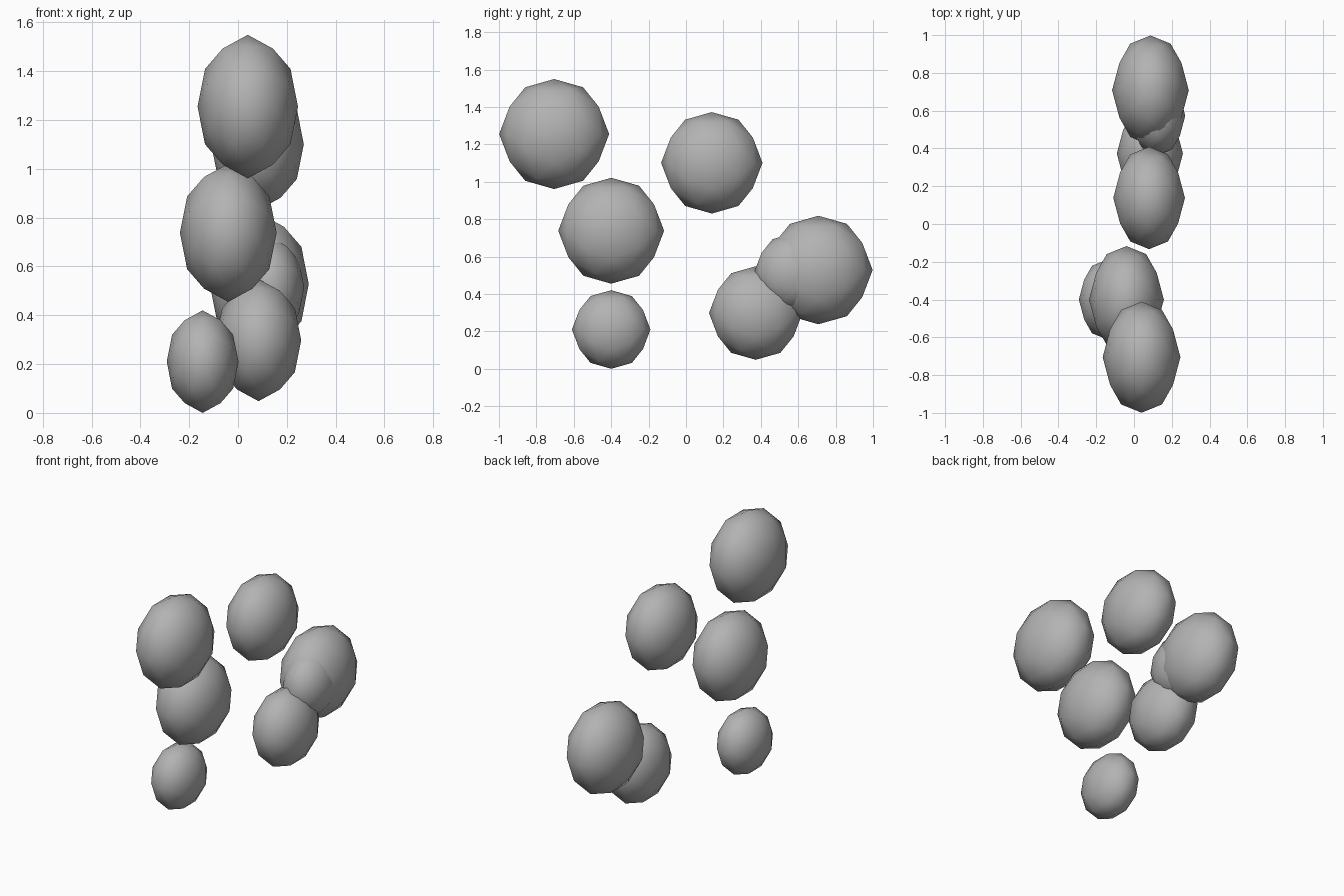
import bpy
import bmesh
from mathutils import Vector

cube = bpy.data.objects.get("Cube")
if cube:
    bpy.data.objects.remove(cube, do_unlink=True)

# One plain grey for every part
grey = bpy.data.materials.new("stone_grey")
grey.use_nodes = True
colour = (0.45, 0.45, 0.45, 1)
grey.diffuse_color = colour
grey.node_tree.nodes["Principled BSDF"].inputs["Base Color"].default_value = colour

GOLDEN = (1 + 5 ** 0.5) / 2
FLATTEN = 0.7  # width of each blob relative to its radius


def blob(name, centre, radius):
    """Once-subdivided icosahedron with an edge on top, squashed along x."""
    bm = bmesh.new()
    for a in (-1, 1):
        for b in (-GOLDEN, GOLDEN):
            for co in ((0, a, b), (b, 0, a), (a, b, 0)):
                bm.verts.new(co)
    bmesh.ops.convex_hull(bm, input=bm.verts[:])
    bmesh.ops.subdivide_edges(bm, edges=bm.edges[:], cuts=1, use_grid_fill=True)
    bmesh.ops.triangulate(bm, faces=bm.faces[:])
    for v in bm.verts:
        v.co = v.co.normalized() * radius
        v.co.x *= FLATTEN
    bmesh.ops.recalc_face_normals(bm, faces=bm.faces[:])
    for f in bm.faces:
        f.smooth = True
    mesh = bpy.data.meshes.new(name)
    bm.to_mesh(mesh)
    bm.free()
    mesh.materials.append(grey)
    ob = bpy.data.objects.new(name, mesh)
    ob.location = Vector(centre)
    bpy.context.collection.objects.link(ob)


# Front column, bottom to top
blob("front_low_blob", (-0.145, -0.40, 0.21), 0.21)
blob("front_middle_blob", (-0.04, -0.40, 0.738), 0.283)
blob("front_top_blob", (0.04, -0.705, 1.255), 0.294)

# Rear cluster, bottom to top
blob("rear_low_blob", (0.084, 0.373, 0.298), 0.25)
blob("rear_inner_blob", (0.125, 0.573, 0.515), 0.209)
blob("rear_large_blob", (0.087, 0.708, 0.528), 0.29)
blob("rear_top_blob", (0.08, 0.138, 1.101), 0.271)
